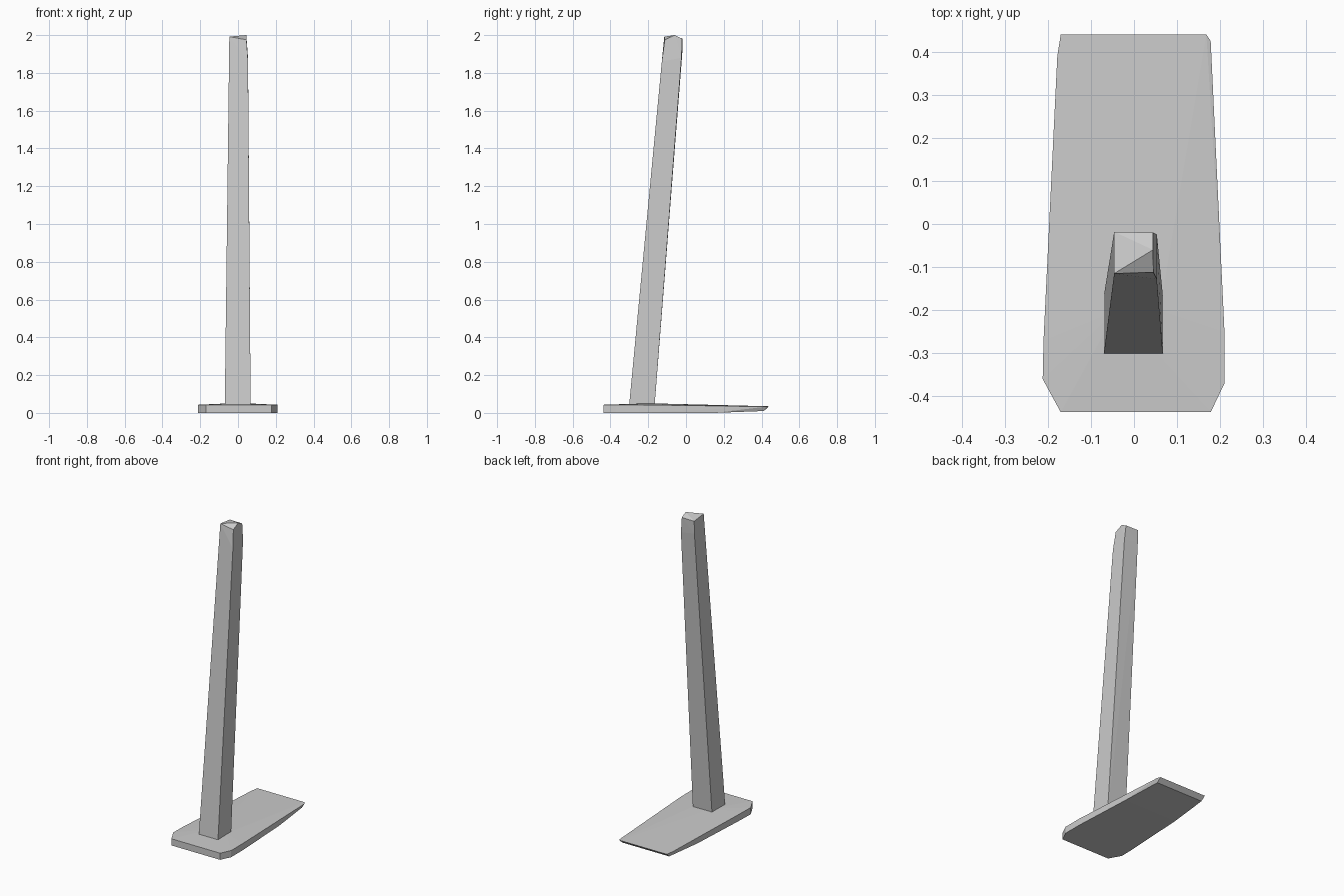
import bpy, bmesh, math

if "Cube" in bpy.data.objects:
    bpy.data.objects.remove(bpy.data.objects["Cube"])


def hull_part(name, points):
    """Flat-shaded convex solid through a few corner points."""
    bm = bmesh.new()
    for p in points:
        bm.verts.new(p)
    result = bmesh.ops.convex_hull(bm, input=bm.verts)
    unused = {g for g in result["geom_interior"] if isinstance(g, bmesh.types.BMVert)}
    bmesh.ops.delete(bm, geom=list(unused), context='VERTS')
    bmesh.ops.dissolve_limit(bm, angle_limit=math.radians(0.5),
                             verts=bm.verts, edges=bm.edges)
    bmesh.ops.recalc_face_normals(bm, faces=bm.faces)
    mesh = bpy.data.meshes.new(name)
    bm.to_mesh(mesh)
    bm.free()
    obj = bpy.data.objects.new(name, mesh)
    bpy.context.collection.objects.link(obj)
    return obj


# Base plank: clipped front corners, slight crown, thin undercut rear edge
top = [(-.17, -.437, .043), (.178, -.437, .043), (.21, -.37, .043), (.21, -.25, .043),
       (.178, .425, .033), (.168, .44, .035), (-.17, .44, .035), (-.178, .39, .035),
       (-.21, -.27, .043), (-.212, -.36, .043),
       (-.04, -.2, .051), (.06, -.2, .05)]
bottom = [(-.17, -.437, 0), (.178, -.437, 0), (.21, -.37, 0), (.21, -.25, 0),
          (.19, .15, 0), (.168, .412, .01), (-.168, .412, .01),
          (-.188, .15, 0), (-.21, -.27, 0), (-.212, -.36, 0)]
hull_part("base_plank", top + bottom)

# Leaning tapered post with a roughly cut top
foot = [(-.07, -.302, .03), (.067, -.302, .03), (.067, -.167, .03), (-.07, -.167, .03)]
shoulder = [(.053, -.128, 1.86), (.053, -.024, 1.88), (-.046, -.02, 1.9)]
tip = [(-.046, -.115, 1.992), (.045, -.112, 1.975), (.044, -.06, 2.0),
       (.044, -.02, 1.98), (-.046, -.018, 1.98)]
hull_part("post", foot + shoulder + tip)
